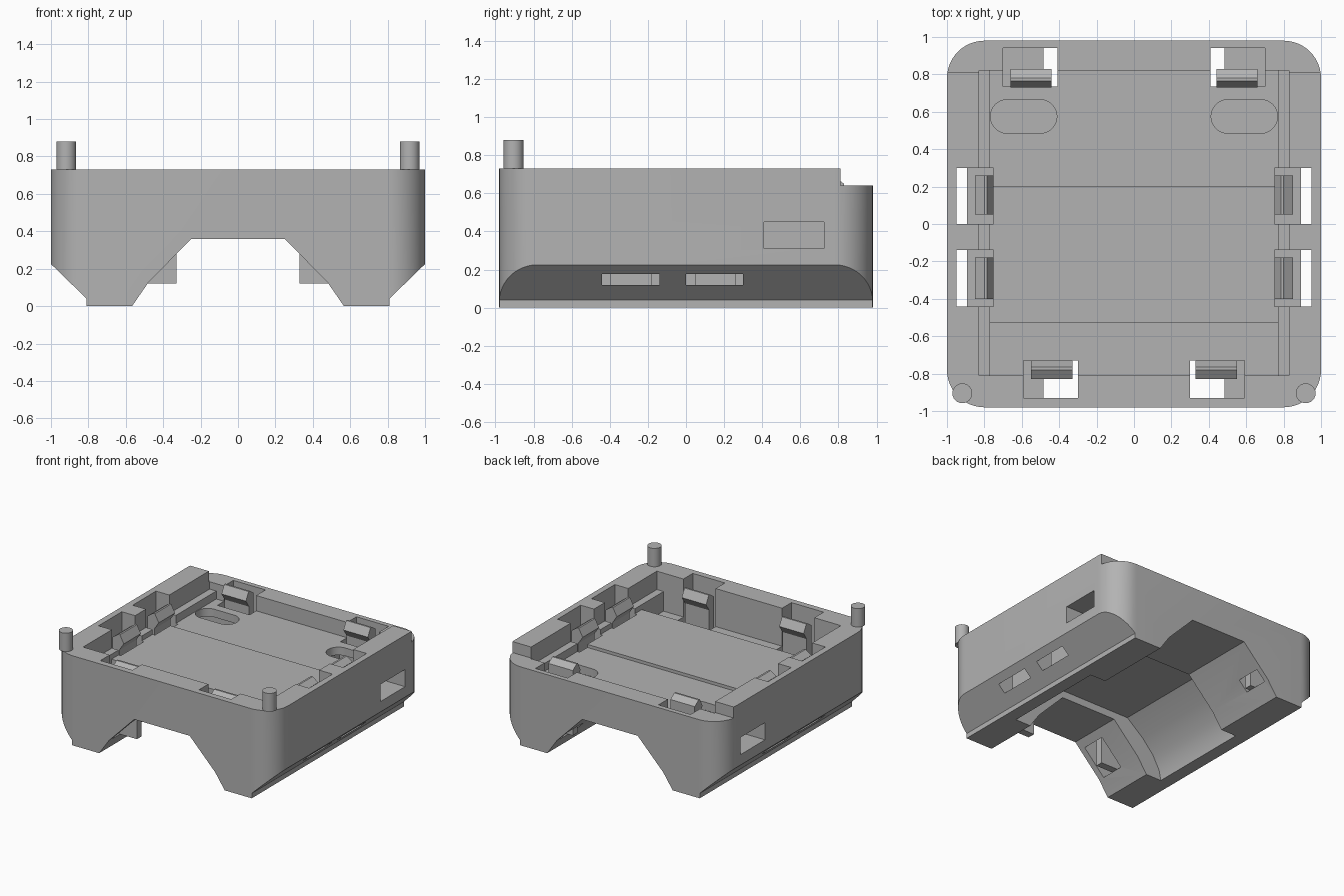
import bpy, bmesh, math
from mathutils import Vector

cube = bpy.data.objects.get("Cube")
if cube:
    bpy.data.objects.remove(cube, do_unlink=True)

grey = bpy.data.materials.new("plain grey")
grey.use_nodes = True
colour = (0.45, 0.45, 0.45, 1)
grey.diffuse_color = colour
grey.node_tree.nodes["Principled BSDF"].inputs["Base Color"].default_value = colour


def prism(name, profile, axis, lo, hi):
    """Extrude a closed 2D profile along y (profile is x, z) or z (profile is x, y) or x (y, z)."""
    place = {"x": lambda a, b, t: (t, a, b),
             "y": lambda a, b, t: (a, t, b),
             "z": lambda a, b, t: (a, b, t)}[axis]
    bm = bmesh.new()
    rings = [[bm.verts.new(place(a, b, t)) for a, b in profile] for t in (lo, hi)]
    n = len(profile)
    for ring in rings:
        bm.faces.new(ring)
    for i in range(n):
        j = (i + 1) % n
        bm.faces.new((rings[0][i], rings[0][j], rings[1][j], rings[1][i]))
    bmesh.ops.recalc_face_normals(bm, faces=bm.faces)
    mesh = bpy.data.meshes.new(name)
    bm.to_mesh(mesh)
    bm.free()
    mesh.materials.append(grey)
    ob = bpy.data.objects.new(name, mesh)
    bpy.context.collection.objects.link(ob)
    return ob


def box(name, x0, x1, y0, y1, z0, z1):
    return prism(name, [(x0, y0), (x1, y0), (x1, y1), (x0, y1)], "z", z0, z1)


def rounded(cx, cy, w, d, r, steps=12):
    """Rounded rectangle outline."""
    pts = []
    for k, (sx, sy) in enumerate([(1, 1), (-1, 1), (-1, -1), (1, -1)]):
        for i in range(steps + 1):
            a = math.pi / 2 * (k + i / steps)
            p = (cx + sx * (w / 2 - r) + r * math.cos(a),
                 cy + sy * (d / 2 - r) + r * math.sin(a))
            if not pts or (Vector(p) - Vector(pts[-1])).length > 1e-4:
                pts.append(p)
    if (Vector(pts[0]) - Vector(pts[-1])).length < 1e-4:
        pts.pop()
    return pts


def mirrored(half):
    """Complete a symmetric profile from its +x half."""
    return half + [(-a, b) for a, b in reversed(half)]


def combine(target, tool, operation="DIFFERENCE"):
    mod = target.modifiers.new("combine", "BOOLEAN")
    mod.solver = "EXACT"
    mod.operation = operation
    mod.object = tool
    tool.hide_render = True
    bpy.context.view_layer.objects.active = target
    bpy.ops.object.modifier_apply(modifier=mod.name)
    bpy.data.objects.remove(tool, do_unlink=True)


def smooth(ob):
    bpy.ops.object.select_all(action="DESELECT")
    ob.select_set(True)
    bpy.context.view_layer.objects.active = ob
    bpy.ops.object.shade_smooth_by_angle(angle=math.radians(25))


# Outer body: rounded plan with chamfered lower sides
body = prism("housing", rounded(0, 0, 2, 1.96, 0.2), "z", 0, 0.73)
section = mirrored([(0.81, -0.1), (0.81, 0.04), (1.0, 0.225), (1.1, 0.225), (1.1, 1)])
combine(body, prism("section_tool", section, "y", -1.2, 1.2), "INTERSECT")
combine(body, box("rear_rim_cut", -1.2, 1.2, 0.81, 1.2, 0.64, 1))

# Tunnel under the body, wider and taller in the middle
tunnel = mirrored([(0.58, -0.02), (0.48, 0.125), (0.25, 0.36)])
combine(body, prism("tunnel_cut", tunnel, "y", -1.2, 1.2))
wide = mirrored([(0.71, -0.02), (0.69, 0.08), (0.63, 0.19), (0.53, 0.3), (0.38, 0.42)])
combine(body, prism("wide_tunnel_cut", wide, "y", -0.53, 0.34))

# Upper tray: side ledges, then floor at three levels
combine(body, box("tray_cut", -0.83, 0.83, -0.81, 0.82, 0.58, 1))
floor = [(-0.81, 0.42), (-0.53, 0.42), (-0.53, 0.54), (0.2, 0.54),
         (0.2, 0.515), (0.82, 0.515), (0.82, 0.8), (-0.81, 0.8)]
combine(body, prism("floor_cut", floor, "x", -0.77, 0.77))


def clip(name, side, start, end, inward):
    """Latch: stem with a slanted hook; side is the axis it runs along."""
    shape = [(0.85, 0.12), (0.85, 0.65), (0.8, 0.685), (0.785, 0.685),
             (0.75, 0.62), (0.79, 0.56), (0.79, 0.12)]
    shift = 0.02 if side == "x" else 0
    prism(name, [(inward * (a - shift), z) for a, z in shape], side, start, end)


for s, label in ((1, "left"), (-1, "right")):
    def span(a, b):
        return sorted((s * a, s * b))

    # Pockets for the latches
    combine(body, box("front_pocket", *span(0.3, 0.59), -0.93, -0.73, 0.12, 1))
    combine(body, box("rear_pocket", *span(0.41, 0.7), 0.735, 0.94, 0.12, 1))
    for y0, y1 in ((0, 0.3), (-0.44, -0.14)):
        combine(body, box("side_pocket", *span(0.75, 0.95), y0, y1, 0.12, 1))

    # Side window leading to an oval opening in the floor
    combine(body, box("window_cut", *span(0.41, 1.2), 0.41, 0.725, 0.31, 0.45))
    oval = rounded(s * 0.59, 0.575, 0.355, 0.18, 0.09)
    combine(body, prism("oval_cut", oval, "z", 0.4, 0.9))

    # Latches
    clip("front_latch_" + label, "x", *span(0.33, 0.55), -1)
    clip("rear_latch_" + label, "x", *span(0.44, 0.66), 1)
    clip("side_latch_rear_" + label, "y", 0.05, 0.26, s)
    clip("side_latch_front_" + label, "y", -0.4, -0.18, s)

    # Locating posts on the front corners
    post = prism("post_" + label, rounded(s * 0.918, -0.905, 0.106, 0.106, 0.053, 6),
                 "z", 0.73, 0.88)
    smooth(post)

smooth(body)
